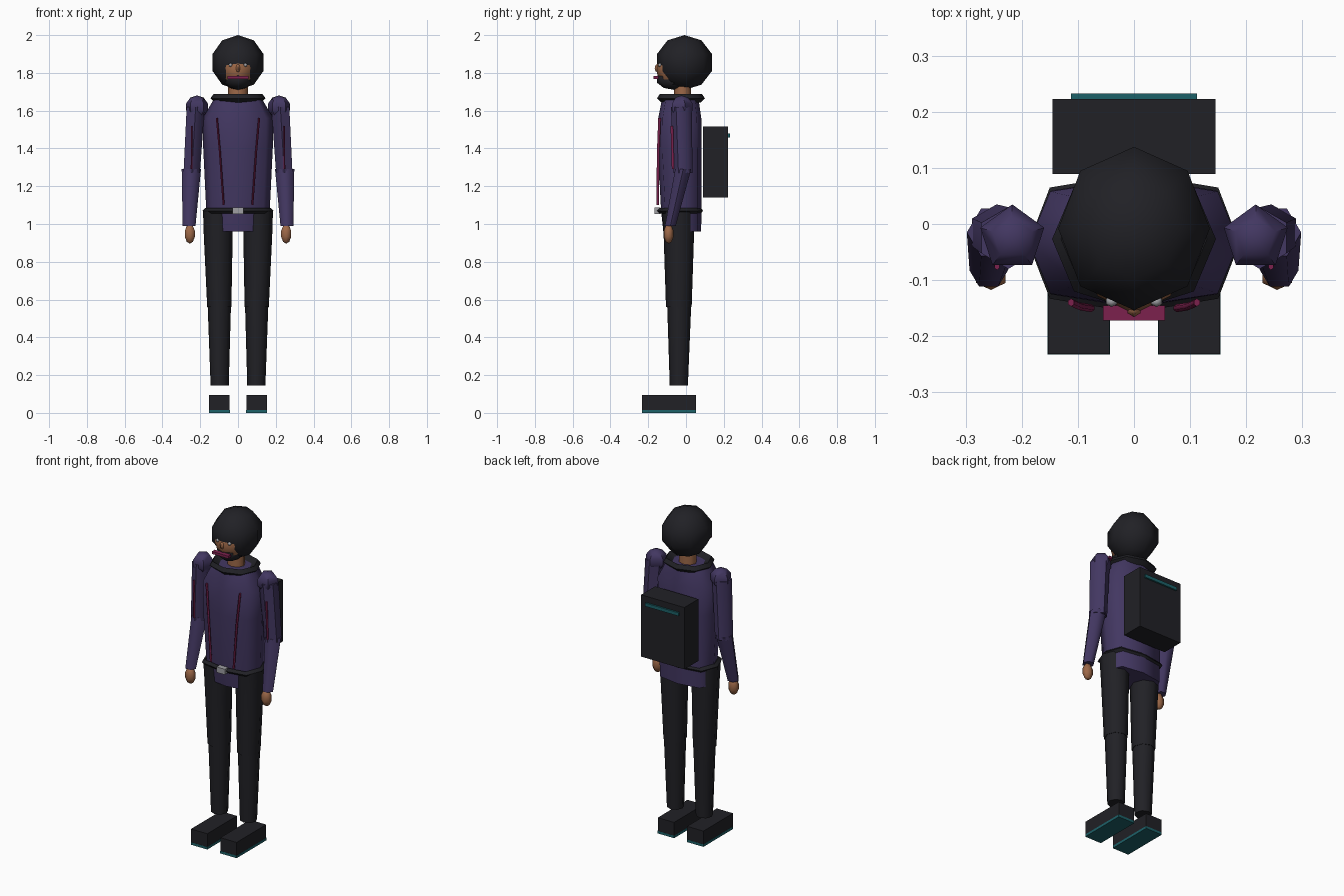
import bpy, bmesh, math
from mathutils import Matrix, Vector

if "Cube" in bpy.data.objects:
    bpy.data.objects.remove(bpy.data.objects["Cube"])


def colour(name, r, g, b):
    m = bpy.data.materials.new(name)
    m.diffuse_color = (r, g, b, 1)
    m.use_nodes = True
    m.node_tree.nodes["Principled BSDF"].inputs["Base Color"].default_value = m.diffuse_color
    return m


PURPLE = colour("purple_cloth", 0.055, 0.038, 0.12)
DARK = colour("dark_cloth", 0.015, 0.015, 0.019)
TEAL = colour("teal_trim", 0.012, 0.12, 0.14)
PINK = colour("magenta_trim", 0.2, 0.015, 0.075)
SKIN = colour("skin", 0.34, 0.14, 0.065)
GREY = colour("metal", 0.35, 0.35, 0.37)


def finish(name, bm, mat, mirror=False, smooth=None):
    bmesh.ops.recalc_face_normals(bm, faces=bm.faces)
    me = bpy.data.meshes.new(name)
    bm.to_mesh(me)
    bm.free()
    me.materials.append(mat)
    ob = bpy.data.objects.new(name, me)
    bpy.context.collection.objects.link(ob)
    if smooth:
        bpy.ops.object.select_all(action='DESELECT')
        ob.select_set(True)
        bpy.context.view_layer.objects.active = ob
        bpy.ops.object.shade_smooth_by_angle(angle=math.radians(smooth))
    if mirror:
        ob.modifiers.new("mirror", 'MIRROR').use_mirror_merge = False
    return ob


def box(name, lo, hi, mat, mirror=False):
    lo, hi = Vector(lo), Vector(hi)
    bm = bmesh.new()
    bmesh.ops.create_cube(bm, size=1, matrix=Matrix.Translation((lo + hi) / 2)
                          @ Matrix.Diagonal((*(hi - lo), 1)))
    return finish(name, bm, mat, mirror)


def ball(name, centre, radii, mat, seg=8, rings=5, spin=0, mirror=False):
    bm = bmesh.new()
    bmesh.ops.create_uvsphere(bm, u_segments=seg, v_segments=rings, radius=1,
                              matrix=Matrix.Translation(centre)
                              @ Matrix.Diagonal((*radii, 1))
                              @ Matrix.Rotation(spin, 4, 'Z'))
    return finish(name, bm, mat, mirror, 60)


def loft(name, rings, mat, n=8, start=-math.pi / 2, power=1.0, mirror=False, closed=False):
    """Skin horizontal rings given as (x, y, z, rx, ry)."""
    bm = bmesh.new()
    loops = []
    for cx, cy, z, rx, ry in rings:
        loop = []
        for i in range(n):
            a = start + 2 * math.pi * i / n
            c, s = math.cos(a), math.sin(a)
            c = math.copysign(abs(c) ** power, c) if abs(c) > 1e-6 else 0
            s = math.copysign(abs(s) ** power, s) if abs(s) > 1e-6 else 0
            loop.append(bm.verts.new((cx + rx * c, cy + ry * s, z)))
        loops.append(loop)
    pairs = list(zip(loops, loops[1:]))
    if closed:
        pairs.append((loops[-1], loops[0]))
    else:
        bm.faces.new(loops[0])
        bm.faces.new(loops[-1])
    for a, b in pairs:
        for i in range(n):
            j = (i + 1) % n
            bm.faces.new((a[i], a[j], b[j], b[i]))
    return finish(name, bm, mat, mirror, 60)


# Shoes and soles
box("shoe", (0.044, -0.232, 0.014), (0.153, 0.052, 0.095), DARK, True)
box("shoe_sole", (0.043, -0.233, 0), (0.154, 0.053, 0.015), TEAL, True)

# Trousers: shin and thigh
loft("shin", [(0.097, -0.038, 0.145, 0.048, 0.048),
              (0.099, -0.036, 0.58, 0.062, 0.064)], DARK, mirror=True)
loft("thigh", [(0.099, -0.038, 0.56, 0.064, 0.068),
               (0.105, -0.038, 0.96, 0.077, 0.081),
               (0.106, -0.042, 1.07, 0.079, 0.086)], DARK, mirror=True)

# Jacket body with flared hem
loft("jacket", [(0, -0.020, 0.96, 0.168, 0.100),
                (0, -0.025, 1.07, 0.168, 0.107),
                (0, -0.033, 1.40, 0.184, 0.116),
                (0, -0.033, 1.56, 0.187, 0.114),
                (0, -0.030, 1.665, 0.125, 0.096)], PURPLE, power=0.65)

# Belt and collar rings with a diamond section
loft("belt", [(0, -0.032, 1.055, 0.172, 0.112), (0, -0.034, 1.07, 0.188, 0.124),
              (0, -0.032, 1.085, 0.172, 0.112), (0, -0.032, 1.07, 0.150, 0.098)],
     DARK, power=0.65, closed=True)
box("belt_buckle", (-0.028, -0.166, 1.054), (0.028, -0.135, 1.087), GREY)
loft("collar", [(0, -0.027, 1.642, 0.118, 0.103), (0, -0.027, 1.665, 0.146, 0.127),
                (0, -0.027, 1.688, 0.130, 0.112), (0, -0.027, 1.665, 0.095, 0.080)],
     DARK, power=0.9, closed=True)

# Sleeves, shoulders and hands
ball("shoulder", (0.217, -0.025, 1.62), (0.063, 0.063, 0.061), PURPLE, 5, 5, mirror=True)
loft("upper_sleeve", [(0.245, -0.015, 1.27, 0.050, 0.050),
                      (0.224, -0.025, 1.62, 0.055, 0.055)],
     PURPLE, n=6, mirror=True)
loft("lower_sleeve", [(0.259, -0.083, 0.99, 0.034, 0.033),
                      (0.247, -0.015, 1.29, 0.051, 0.049)],
     PURPLE, n=6, start=0, mirror=True)
ball("hand", (0.255, -0.092, 0.948), (0.032, 0.027, 0.052), SKIN, 6, 5, mirror=True)

# Piping on the chest and sleeves
loft("chest_piping", [(0.076, -0.150, 1.10, 0.006, 0.007),
                      (0.096, -0.147, 1.38, 0.006, 0.007),
                      (0.112, -0.140, 1.56, 0.006, 0.007)], PINK, n=6, mirror=True)
loft("sleeve_piping", [(0.246, -0.068, 1.29, 0.005, 0.007),
                       (0.244, -0.075, 1.52, 0.005, 0.007)], PINK, n=6, mirror=True)

# Neck, head and hair
loft("neck", [(0, -0.018, 1.63, 0.052, 0.045), (0, -0.018, 1.76, 0.052, 0.045)], SKIN)
ball("hair", (0, -0.008, 1.855), (0.142, 0.153, 0.145), DARK)
ball("head", (0, -0.052, 1.825), (0.092, 0.108, 0.110), SKIN, 8, 6)

# Lower face covering, mouth strip, nose and eyes
ball("face_mask", (0, -0.062, 1.765), (0.075, 0.096, 0.055), DARK, 8, 5)
box("mouth_strip", (-0.055, -0.172, 1.768), (0.055, -0.145, 1.783), PINK)
ball("nose", (0, -0.152, 1.825), (0.013, 0.014, 0.022), SKIN, 6, 4)
ball("eye", (0.040, -0.138, 1.842), (0.011, 0.010, 0.010), GREY, 6, 4, mirror=True)

# Backpack with trim strip
box("backpack", (-0.145, 0.089, 1.14), (0.145, 0.223, 1.515), DARK)
box("backpack_strip", (-0.112, 0.222, 1.458), (0.112, 0.233, 1.478), TEAL)
